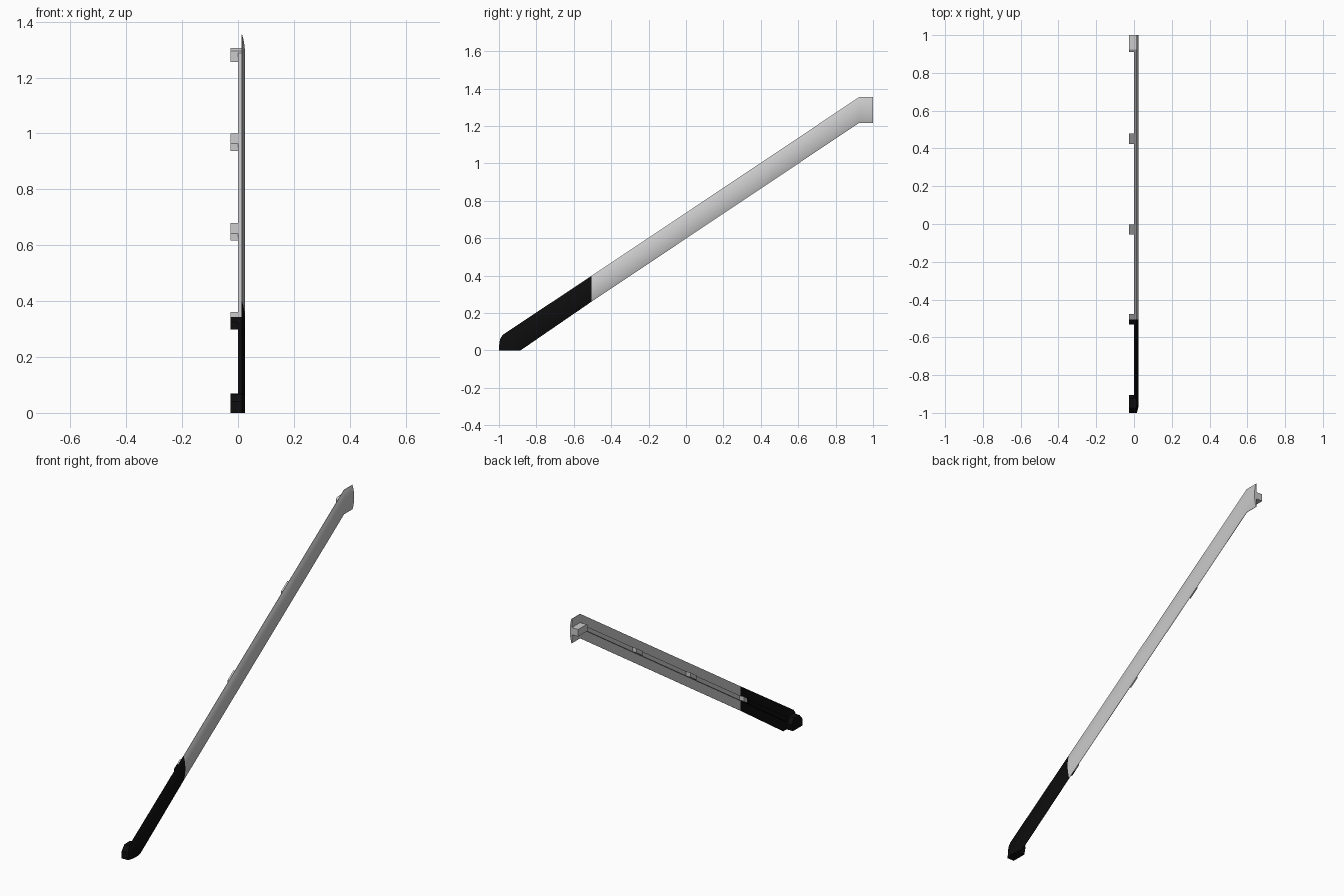
import bpy, bmesh, math

if "Cube" in bpy.data.objects:
    bpy.data.objects.remove(bpy.data.objects["Cube"])

black = bpy.data.materials.new("black")
black.diffuse_color = (0.004, 0.004, 0.004, 1)
black.use_nodes = True
black.node_tree.nodes["Principled BSDF"].inputs["Base Color"].default_value = black.diffuse_color


def finish(name, bm, mat=None):
    bmesh.ops.recalc_face_normals(bm, faces=bm.faces)
    me = bpy.data.meshes.new(name)
    bm.to_mesh(me)
    bm.free()
    ob = bpy.data.objects.new(name, me)
    bpy.context.collection.objects.link(ob)
    if mat:
        me.materials.append(mat)
    bpy.context.view_layer.objects.active = ob
    ob.select_set(True)
    bpy.ops.object.shade_smooth_by_angle(angle=math.radians(30))
    ob.select_set(False)


def loft(name, stations, section, mat=None):
    """Sweep a section of (x, t); each station gives the (y, z) of t=0 and t=1."""
    bm = bmesh.new()
    rings = []
    for (y0, z0), (y1, z1) in stations:
        rings.append([bm.verts.new((x, y0 + (y1 - y0) * t, z0 + (z1 - z0) * t))
                      for x, t in section])
    n = len(section)
    for a, b in zip(rings, rings[1:]):
        for i in range(n):
            bm.faces.new((a[i], a[(i + 1) % n], b[(i + 1) % n], b[i]))
    bm.faces.new(rings[0])
    bm.faces.new(rings[-1])
    bmesh.ops.remove_doubles(bm, verts=bm.verts, dist=1e-6)
    finish(name, bm, mat)


def box_section(x0, x1, half):
    return [(x0, .5 - half), (x1, .5 - half), (x1, .5 + half), (x0, .5 + half)]


def at(y):
    """Vertical cut through the sloping rail at y."""
    z = 1.285 + (min(y, .925) - .925) * .668
    return (y, z - .069), (y, z + .069)


# cross-sections: bulged outer face with flat back, and slim rail behind it
N = 10
panel = [(.0145 + .0105 * math.sin(math.pi * i / N) ** .8, i / N) for i in range(N + 1)]
panel += [(.0125, 1), (.0125, 0)]
rail = box_section(0, .0125, .095)
lug = box_section(-.027, .001, .095)

seams = [-.505, -.03, .45]
pivot = (-.885, 0)
foot = [(pivot, (-1, 0)), (pivot, (-.998, .04)), (pivot, (-.992, .065)), (pivot, (-.978, .085))]

# lengths of the sloping rail
lengths = [("lower", foot + [at(seams[0])], black),
           ("lower_middle", [at(seams[0]), at(seams[1])], None),
           ("upper_middle", [at(seams[1]), at(seams[2])], None),
           ("upper", [at(seams[2]), at(.925), at(1)], None)]
for name, st, mat in lengths:
    loft(name + "_panel", st, panel, mat)
    loft(name + "_rail", st, rail, mat)

# joint lugs on both sides of every seam
for i, y in enumerate(seams):
    loft(f"joint_lug_low_{i}", [at(y - .026), at(y)], lug, black if i == 0 else None)
    loft(f"joint_lug_high_{i}", [at(y), at(y + .028)], lug)

# top end bracket
loft("top_bracket", [at(.91), at(.925), at(1)], box_section(-.027, .0125, .145))

# foot bracket
bm = bmesh.new()
f = bm.faces.new([bm.verts.new((-.027, y, z)) for y, z in
                  [(-1, 0), (-.915, 0), (-.905, .04), (-.925, .07), (-.975, .068), (-.998, .04)]])
ext = bmesh.ops.extrude_face_region(bm, geom=[f])
bmesh.ops.translate(bm, vec=(.0395, 0, 0),
                    verts=[v for v in ext["geom"] if isinstance(v, bmesh.types.BMVert)])
finish("foot_bracket", bm, black)
